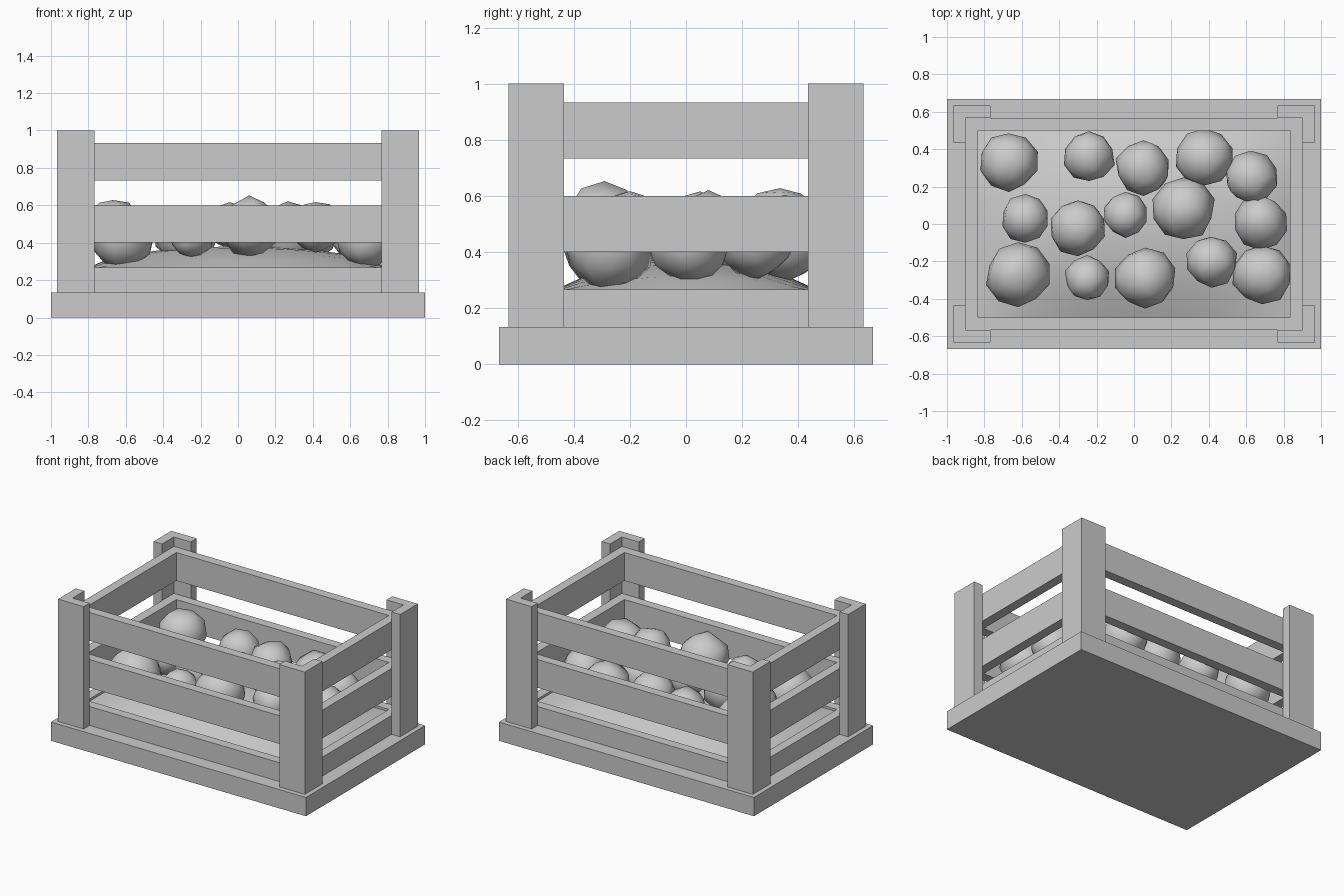
import bpy, bmesh, random
from mathutils import Vector

if "Cube" in bpy.data.objects:
    bpy.data.objects.remove(bpy.data.objects["Cube"])

random.seed(4)


def finish(name, bm, smooth=False):
    bmesh.ops.recalc_face_normals(bm, faces=bm.faces)
    me = bpy.data.meshes.new(name)
    bm.to_mesh(me)
    bm.free()
    for p in me.polygons:
        p.use_smooth = smooth
    ob = bpy.data.objects.new(name, me)
    bpy.context.collection.objects.link(ob)
    return ob


def prism(name, outline, z0, z1):
    bm = bmesh.new()
    face = bm.faces.new([bm.verts.new((x, y, z0)) for x, y in outline])
    ext = bmesh.ops.extrude_face_region(bm, geom=[face], use_keep_orig=True)
    top = [v for v in ext["geom"] if isinstance(v, bmesh.types.BMVert)]
    bmesh.ops.translate(bm, verts=top, vec=(0, 0, z1 - z0))
    return finish(name, bm)


def box(name, x0, x1, y0, y1, z0, z1):
    return prism(name, [(x0, y0), (x1, y0), (x1, y1), (x0, y1)], z0, z1)


# Base board
box("base", -1, 1, -0.667, 0.667, 0, 0.133)

# L-shaped corner posts
L = [(0.967, 0.633), (0.767, 0.633), (0.767, 0.567),
     (0.9, 0.567), (0.9, 0.435), (0.967, 0.435)]
for sx in (-1, 1):
    for sy in (-1, 1):
        prism("corner_post", [(sx * x, sy * y) for x, y in L], 0.133, 1.0)

# Three levels of slats around the crate
for z0, z1 in ((0.133, 0.267), (0.4, 0.6), (0.733, 0.933)):
    for s in (-1, 1):
        ys = sorted((s * 0.5, s * 0.567))
        xs = sorted((s * 0.833, s * 0.9))
        box("long_slat", -0.9, 0.9, *ys, z0, z1)
        box("short_slat", *xs, -0.5, 0.5, z0, z1)

# Mounded bed under the fruit
bm = bmesh.new()
bmesh.ops.create_grid(bm, x_segments=12, y_segments=8, size=1)
for v in bm.verts:
    u, w = v.co.x, v.co.y
    v.co = (u * 0.835, w * 0.502, 0.25 + 0.13 * (1 - u * u) ** 0.6 * (1 - w * w))
finish("bed", bm, True)

# Lumpy round fruit: x, y, z, radius
fruit = [
    (-0.67, 0.335, 0.475, 0.157), (-0.24, 0.36, 0.45, 0.137),
    (0.05, 0.30, 0.46, 0.147), (0.375, 0.355, 0.45, 0.152),
    (0.625, 0.25, 0.45, 0.14), (-0.58, 0.03, 0.45, 0.13),
    (-0.30, -0.02, 0.45, 0.15), (-0.045, 0.05, 0.49, 0.12),
    (0.265, 0.08, 0.45, 0.165), (0.675, 0.01, 0.43, 0.142),
    (-0.62, -0.27, 0.43, 0.17), (-0.25, -0.29, 0.44, 0.12),
    (0.06, -0.29, 0.485, 0.16), (0.415, -0.20, 0.485, 0.137),
    (0.685, -0.27, 0.42, 0.158),
]
for x, y, z, r in fruit:
    bm = bmesh.new()
    bmesh.ops.create_icosphere(bm, subdivisions=2, radius=r)
    for v in bm.verts:
        v.co = v.co * random.uniform(0.94, 1.06) + Vector((x, y, z))
    finish("fruit", bm, True)
